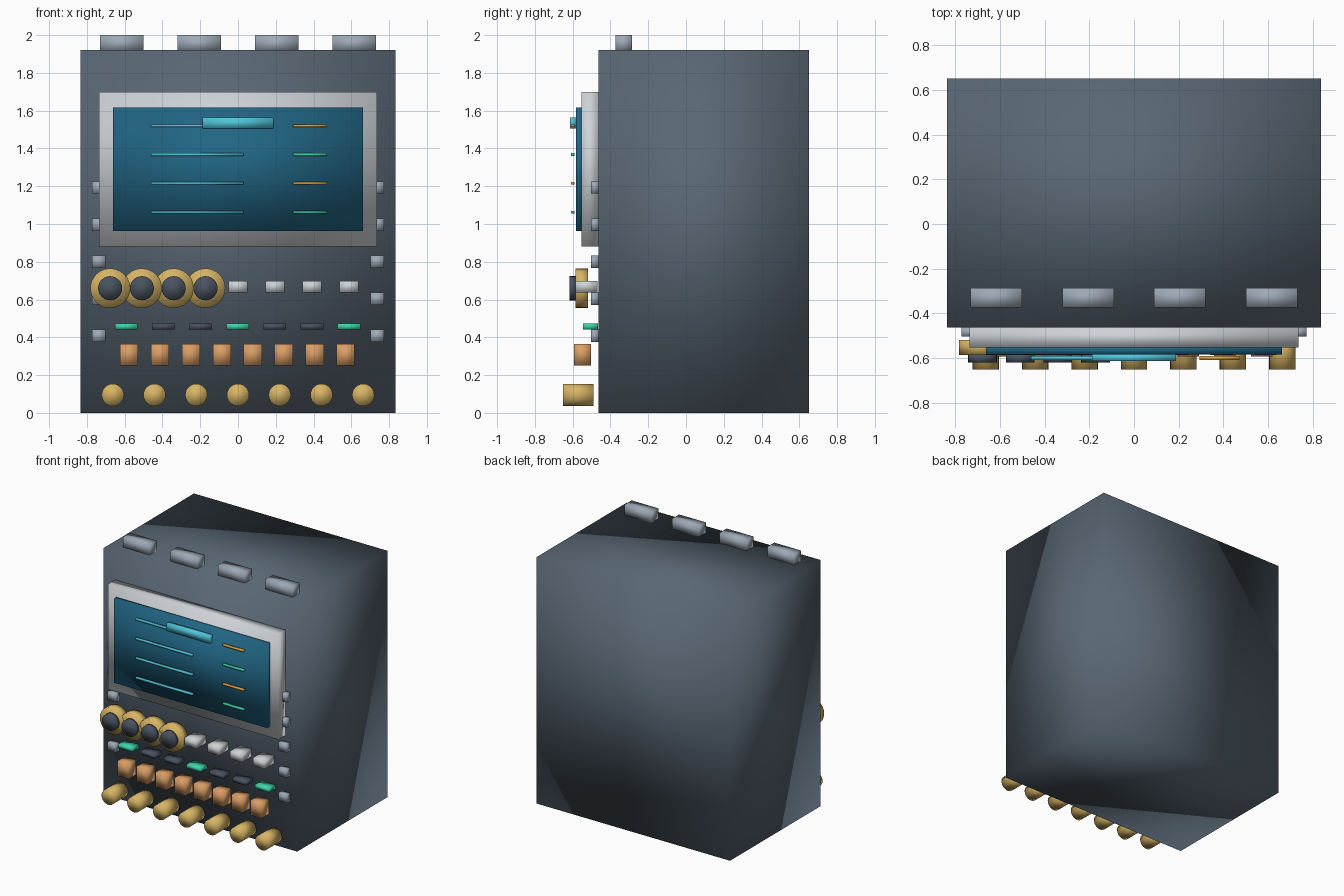
import bpy
import math

if "Cube" in bpy.data.objects:
    bpy.data.objects.remove(bpy.data.objects["Cube"])


def material(name, r, g, b):
    mat = bpy.data.materials.new(name)
    mat.use_nodes = True
    mat.diffuse_color = (r, g, b, 1)
    mat.node_tree.nodes["Principled BSDF"].inputs["Base Color"].default_value = (r, g, b, 1)
    return mat


slate = material("slate", 0.10, 0.135, 0.175)
dark = material("dark slate", 0.065, 0.085, 0.115)
steel = material("steel grey", 0.34, 0.40, 0.47)
silver = material("silver", 0.62, 0.65, 0.68)
glass = material("screen blue", 0.015, 0.13, 0.23)
cyan = material("cyan", 0.08, 0.56, 0.70)
green = material("green", 0.05, 0.66, 0.40)
amber = material("amber", 0.72, 0.38, 0.06)
gold = material("gold", 0.68, 0.46, 0.13)
copper = material("copper", 0.70, 0.34, 0.13)


def finish(name, mat):
    obj = bpy.context.object
    obj.name = name
    obj.data.materials.append(mat)
    bpy.ops.object.shade_smooth()
    return obj


def box(name, mat, x, z, width, height, front, back):
    """Block centred on x and z, spanning front to back in y."""
    bpy.ops.mesh.primitive_cube_add(size=1, location=(x, (front + back) / 2, z))
    bpy.context.object.scale = (width, back - front, height)
    bpy.ops.object.transform_apply(location=False, rotation=False, scale=True)
    return finish(name, mat)


def disc(name, mat, x, z, radius, front, back):
    """Cylinder whose axis runs along y."""
    bpy.ops.mesh.primitive_cylinder_add(
        vertices=24, radius=radius, depth=back - front,
        location=(x, (front + back) / 2, z), rotation=(math.pi / 2, 0, 0))
    return finish(name, mat)


def spread(first, last, count):
    return [first + (last - first) * i / (count - 1) for i in range(count)]


# Cabinet and the blocks along its top
face = -0.463
box("cabinet", slate, 0, 0.96, 1.67, 1.92, face, 0.65)
for x in spread(-0.615, 0.615, 4):
    box("top_block", steel, x, 1.955, 0.23, 0.09, -0.373, -0.287)

# Screen with its bezel and display lines
box("bezel", silver, 0, 1.29, 1.47, 0.82, -0.552, face)
box("screen", glass, 0, 1.29, 1.325, 0.655, -0.583, -0.545)
box("title_bar", cyan, 0, 1.535, 0.375, 0.06, -0.613, -0.583)
for i, z in enumerate(spread(1.52, 1.063, 4)):
    box("long_line", cyan, -0.215, z, 0.49, 0.014, -0.608, -0.59)
    box("short_line", green if i % 2 else amber, 0.382, z, 0.18, 0.014, -0.608, -0.59)

# Side clips
for side in (-1, 1):
    for z in spread(1.193, 0.408, 5):
        box("side_clip", steel, side * 0.737, z, 0.07, 0.065, -0.503, face)

# Dials with dark caps
for x in spread(-0.677, -0.172, 4):
    disc("dial", gold, x, 0.66, 0.105, -0.585, -0.518)
    disc("dial_cap", dark, x, 0.66, 0.064, -0.618, -0.583)

# Silver switches
for x in spread(0, 0.588, 4):
    box("switch", silver, x, 0.668, 0.10, 0.062, -0.585, -0.468)

# Indicator lights, every third one lit
for i, x in enumerate(spread(-0.592, 0.588, 7)):
    box("indicator", dark if i % 3 else green, x, 0.457, 0.12, 0.03, -0.545, -0.465)

# Copper keys
for x in spread(-0.577, 0.57, 8):
    box("key", copper, x, 0.308, 0.096, 0.116, -0.592, -0.503)

# Gold sockets along the bottom
for x in spread(-0.663, 0.663, 7):
    disc("socket", gold, x, 0.095, 0.059, -0.65, -0.49)
